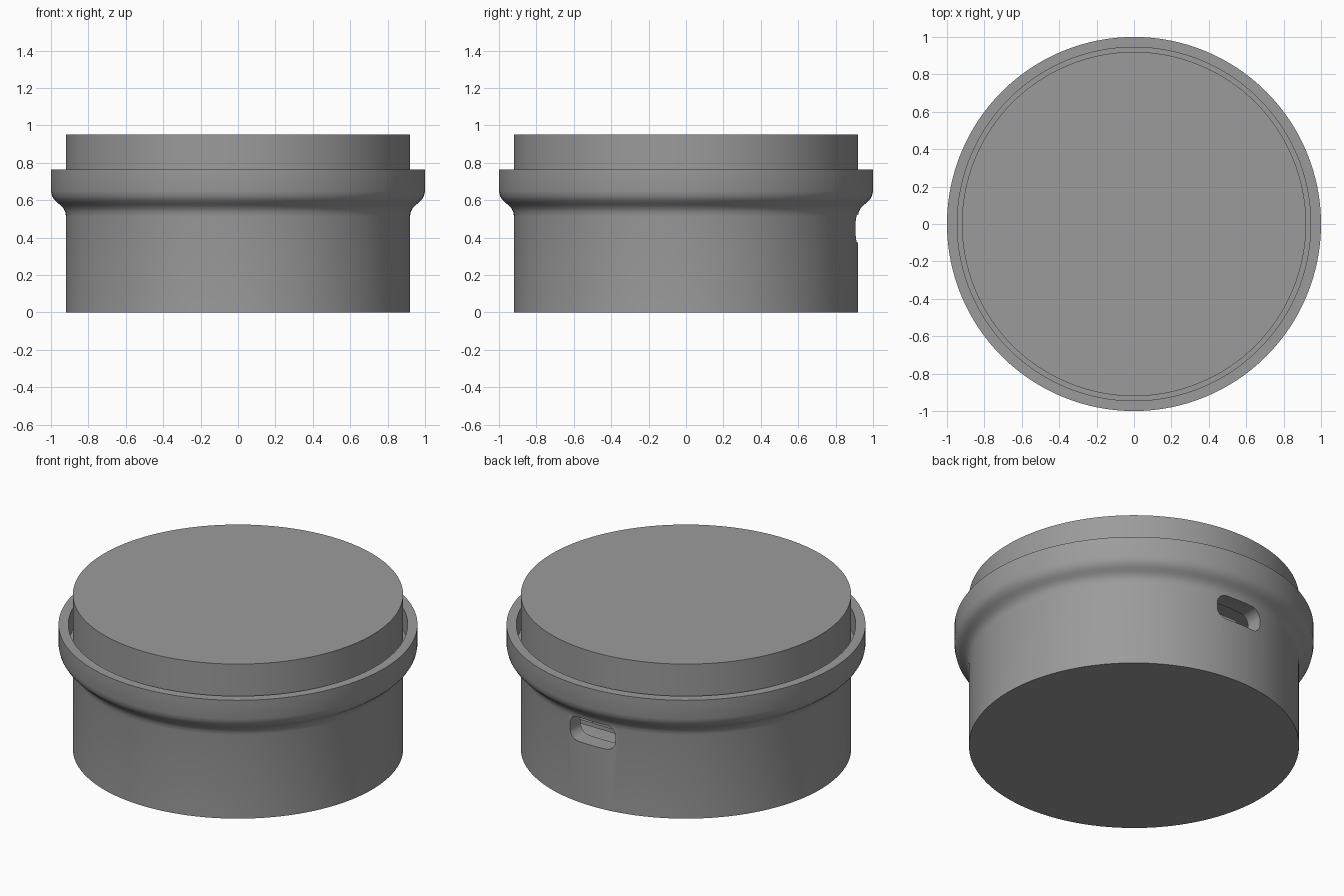
import bpy, bmesh, math
from mathutils import Matrix

if "Cube" in bpy.data.objects:
    bpy.data.objects.remove(bpy.data.objects["Cube"])

grey = bpy.data.materials.new("mid_grey")
grey.diffuse_color = (0.33, 0.33, 0.33, 1)
grey.use_nodes = True
grey.node_tree.nodes["Principled BSDF"].inputs["Base Color"].default_value = grey.diffuse_color
SEG = 128


def finish(name, bm):
    bmesh.ops.recalc_face_normals(bm, faces=bm.faces)
    me = bpy.data.meshes.new(name)
    bm.to_mesh(me)
    bm.free()
    me.materials.append(grey)
    ob = bpy.data.objects.new(name, me)
    bpy.context.collection.objects.link(ob)
    return ob


def smooth(ob):
    bpy.ops.object.select_all(action='DESELECT')
    ob.select_set(True)
    bpy.context.view_layer.objects.active = ob
    bpy.ops.object.shade_smooth_by_angle(angle=math.radians(30))


def lathe(name, profile):
    """Revolve an (r, z) profile about z; its two ends are closed with flat discs."""
    bm = bmesh.new()
    rings = [[bm.verts.new((r * math.cos(2 * math.pi * i / SEG),
                            r * math.sin(2 * math.pi * i / SEG), z))
              for i in range(SEG)] for r, z in profile]
    for a, b in zip(rings, rings[1:]):
        for i in range(SEG):
            j = (i + 1) % SEG
            bm.faces.new((a[i], a[j], b[j], b[i]))
    bm.faces.new(rings[0])
    bm.faces.new(rings[-1])
    return finish(name, bm)


def rounded_bar(name, w, z0, z1, y0, y1, radius):
    """Rounded rectangle in the xz plane, extruded along y."""
    bm = bmesh.new()
    zc, h = (z0 + z1) / 2, (z1 - z0) / 2
    pts = []
    for k, (sx, sz) in enumerate(((1, 1), (-1, 1), (-1, -1), (1, -1))):
        for i in range(9):
            a = math.pi / 2 * (k + i / 8)
            pts.append((sx * (w - radius) + radius * math.cos(a),
                        zc + sz * (h - radius) + radius * math.sin(a)))
    face = bm.faces.new([bm.verts.new((x, y0, z)) for x, z in pts])
    ext = bmesh.ops.extrude_face_region(bm, geom=[face])
    moved = [v for v in ext["geom"] if isinstance(v, bmesh.types.BMVert)]
    bmesh.ops.translate(bm, verts=moved, vec=(0, y1 - y0, 0))
    return finish(name, bm)


def box(name, size, loc):
    bm = bmesh.new()
    bmesh.ops.create_cube(bm, size=1, matrix=Matrix.Translation(loc) @ Matrix.Diagonal((*size, 1)))
    return finish(name, bm)


# hollow body with flared rim
body = lathe("body", [
    (0.92, 0), (0.92, 0.515), (0.924, 0.538), (0.934, 0.557), (0.949, 0.573),
    (0.966, 0.586), (0.982, 0.602), (0.994, 0.622), (1.0, 0.648), (1.0, 0.765),
    (0.945, 0.765), (0.945, 0.63), (0.82, 0.63), (0.82, 0.08)])

# port slot through the back wall
cutter = rounded_bar("slot_cutter", 0.155, 0.373, 0.522, 0.6, 1.1, 0.06)
cutter.hide_render = True
mod = body.modifiers.new("slot", 'BOOLEAN')
mod.object, mod.operation, mod.solver = cutter, 'DIFFERENCE', 'EXACT'
bpy.context.view_layer.objects.active = body
bpy.ops.object.modifier_apply(modifier=mod.name)
bpy.data.objects.remove(cutter)
smooth(body)

# lid set into the rim
smooth(lathe("lid", [(0.92, 0.632), (0.92, 0.95)]))

# circuit board and socket behind the slot
box("circuit_board", (0.5, 0.3, 0.025), (0, 0.62, 0.415))
smooth(rounded_bar("socket", 0.1, 0.43, 0.49, 0.55, 0.78, 0.028))
